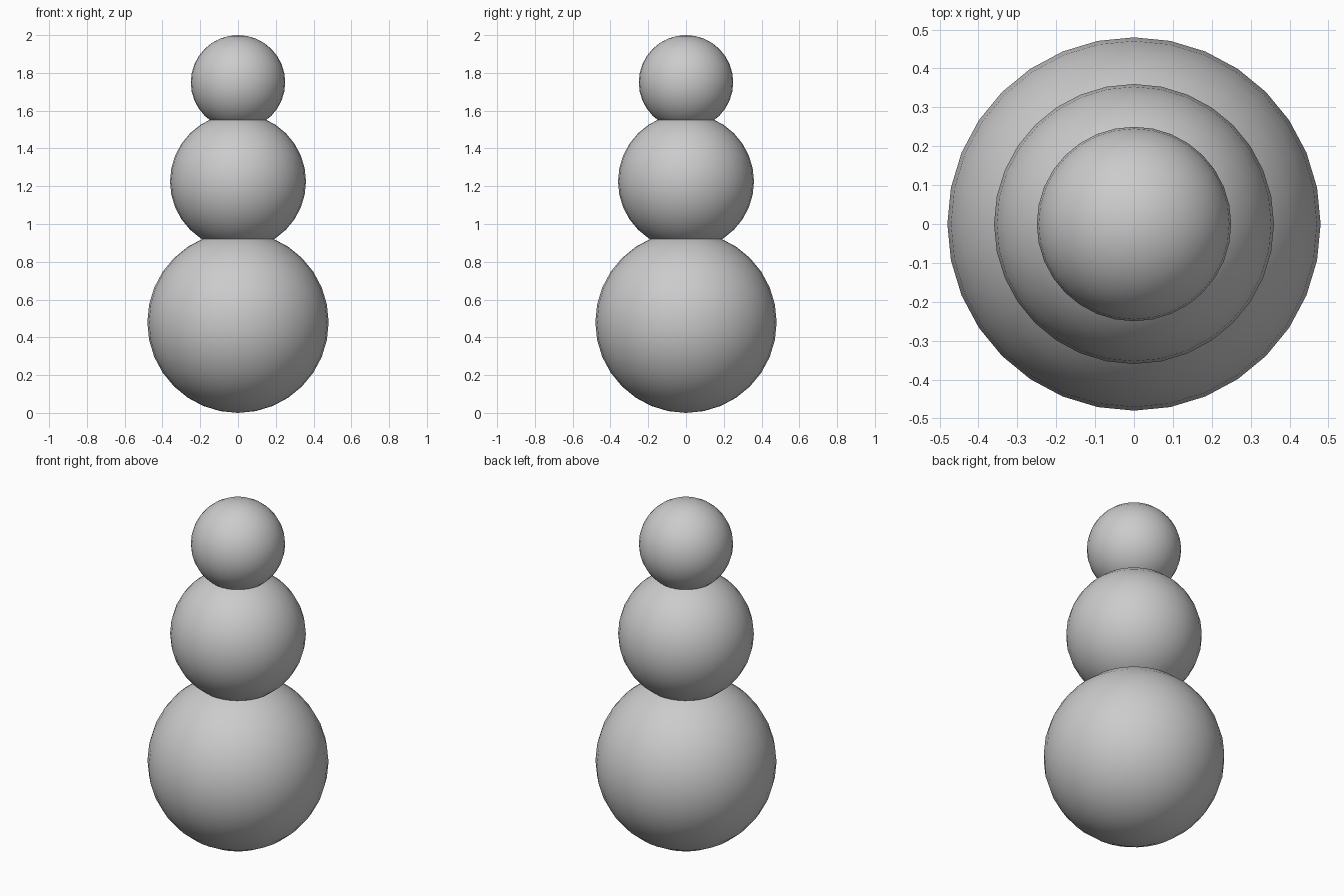
import bpy

if "Cube" in bpy.data.objects:
    bpy.data.objects.remove(bpy.data.objects["Cube"])


def ball(name, radius, z):
    """Smooth sphere centred on the vertical axis."""
    bpy.ops.mesh.primitive_uv_sphere_add(
        segments=32, ring_count=16, radius=radius, location=(0, 0, z))
    obj = bpy.context.object
    obj.name = name
    bpy.ops.object.shade_smooth()
    return obj


# Three stacked, slightly overlapping snowballs
for name, radius, z in (
    ("base_ball", 0.48, 0.48),
    ("body_ball", 0.36, 1.225),
    ("head_ball", 0.25, 1.75),
):
    ball(name, radius, z)
